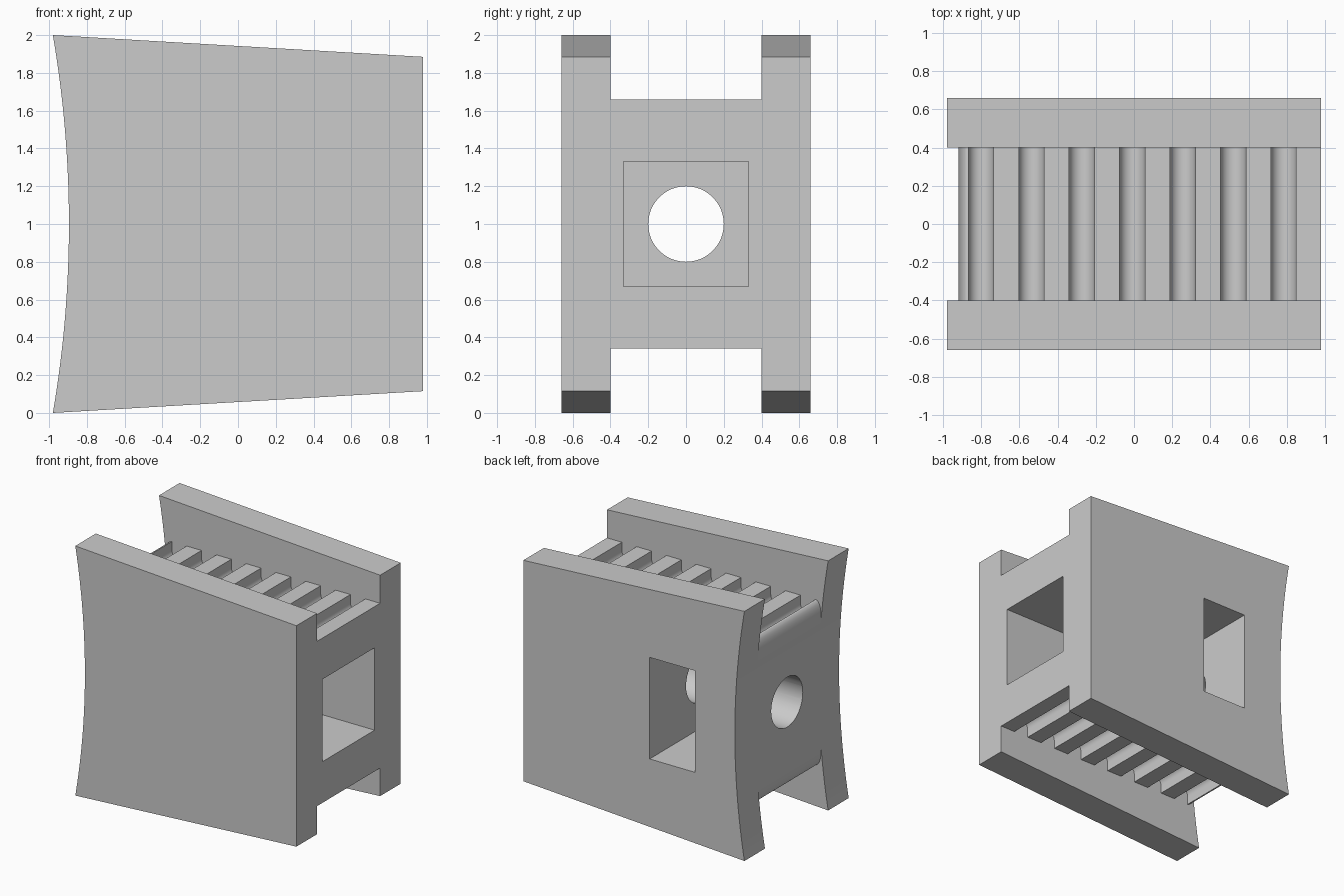
import bpy, bmesh, math

cube = bpy.data.objects.get("Cube")
if cube:
    bpy.data.objects.remove(cube, do_unlink=True)

grey = bpy.data.materials.new("plain grey")
grey.use_nodes = True
GREY = (0.6, 0.6, 0.6, 1)
grey.diffuse_color = GREY
grey.node_tree.nodes["Principled BSDF"].inputs["Base Color"].default_value = GREY


def extrude_profile(name, points, y0, y1):
    """Solid from an XZ outline drawn out along y."""
    bm = bmesh.new()
    face = bm.faces.new([bm.verts.new((x, y0, z)) for x, z in points])
    new = bmesh.ops.extrude_face_region(bm, geom=[face])["geom"]
    verts = [v for v in new if isinstance(v, bmesh.types.BMVert)]
    bmesh.ops.translate(bm, verts=verts, vec=(0, y1 - y0, 0))
    bmesh.ops.recalc_face_normals(bm, faces=bm.faces)
    mesh = bpy.data.meshes.new(name)
    bm.to_mesh(mesh)
    bm.free()
    mesh.materials.append(grey)
    obj = bpy.data.objects.new(name, mesh)
    bpy.context.collection.objects.link(obj)
    return obj


def box(name, x0, x1, y0, y1, z0, z1):
    return extrude_profile(name, [(x0, z0), (x1, z0), (x1, z1), (x0, z1)], y0, y1)


def select(obj):
    bpy.ops.object.select_all(action="DESELECT")
    obj.select_set(True)
    bpy.context.view_layer.objects.active = obj


def cut(obj, cutter):
    select(obj)
    mod = obj.modifiers.new("cut", "BOOLEAN")
    mod.operation = "DIFFERENCE"
    mod.solver = "EXACT"
    mod.object = cutter
    bpy.ops.object.modifier_apply(modifier=mod.name)


def end_x(z):
    """Hollow curve of the -x end."""
    return -0.895 - 0.085 * (z - 1) ** 2


def end_curve(z0, z1, n):
    return [(end_x(z), z) for z in (z0 + (z1 - z0) * i / n for i in range(n + 1))]


# Tapered side plates with a hollow end
plate = [(0.98, 0.115), (0.98, 1.885)] + end_curve(2, 0, 32)
front_plate = extrude_profile("front_plate", plate, -0.66, -0.4)
back_plate = extrude_profile("back_plate", plate, 0.4, 0.66)

# Core: upper edge with round-bottomed grooves, mirrored to the lower edge
TOP, PITCH, R = 1.66, 0.264, 0.066
upper = [(0.98, TOP)]
for k in range(7):
    cx = 0.783 - PITCH * k
    upper.append((cx + R, TOP))
    for i in range(13):
        a = math.pi * i / 12
        upper.append((cx + R * math.cos(a), TOP - R - R * math.sin(a)))
    upper.append((cx - R, TOP))
# Rounded corner at the hollow end
for i in range(1, 8):
    a = math.pi / 2 * i / 8
    upper.append((-0.872 - 0.047 * math.sin(a), 1.53 + 0.13 * math.cos(a)))
lower = [(x, 2 - z) for x, z in reversed(upper)]
core = extrude_profile("grooved_core", upper + end_curve(1.53, 0.47, 20) + lower, -0.4, 0.4)

# Square pocket, side slot and round bore
pocket = box("pocket_cutter", 0.2, 1.2, -0.33, 0.33, 0.67, 1.33)
slot = box("slot_cutter", -0.54, -0.14, -0.41, 0.8, 0.593, 1.407)
bpy.ops.mesh.primitive_cylinder_add(vertices=48, radius=0.2, depth=1.5,
                                    location=(-0.45, 0, 1), rotation=(0, math.pi / 2, 0))
bore = bpy.context.object
bore.name = "bore_cutter"
bore.data.materials.append(grey)
for cutter in (pocket, slot, bore):
    cut(core, cutter)
cut(back_plate, slot)
for cutter in (pocket, slot, bore):
    bpy.data.objects.remove(cutter, do_unlink=True)

for obj in (front_plate, back_plate, core):
    select(obj)
    bpy.ops.object.shade_smooth_by_angle(angle=math.radians(30))
